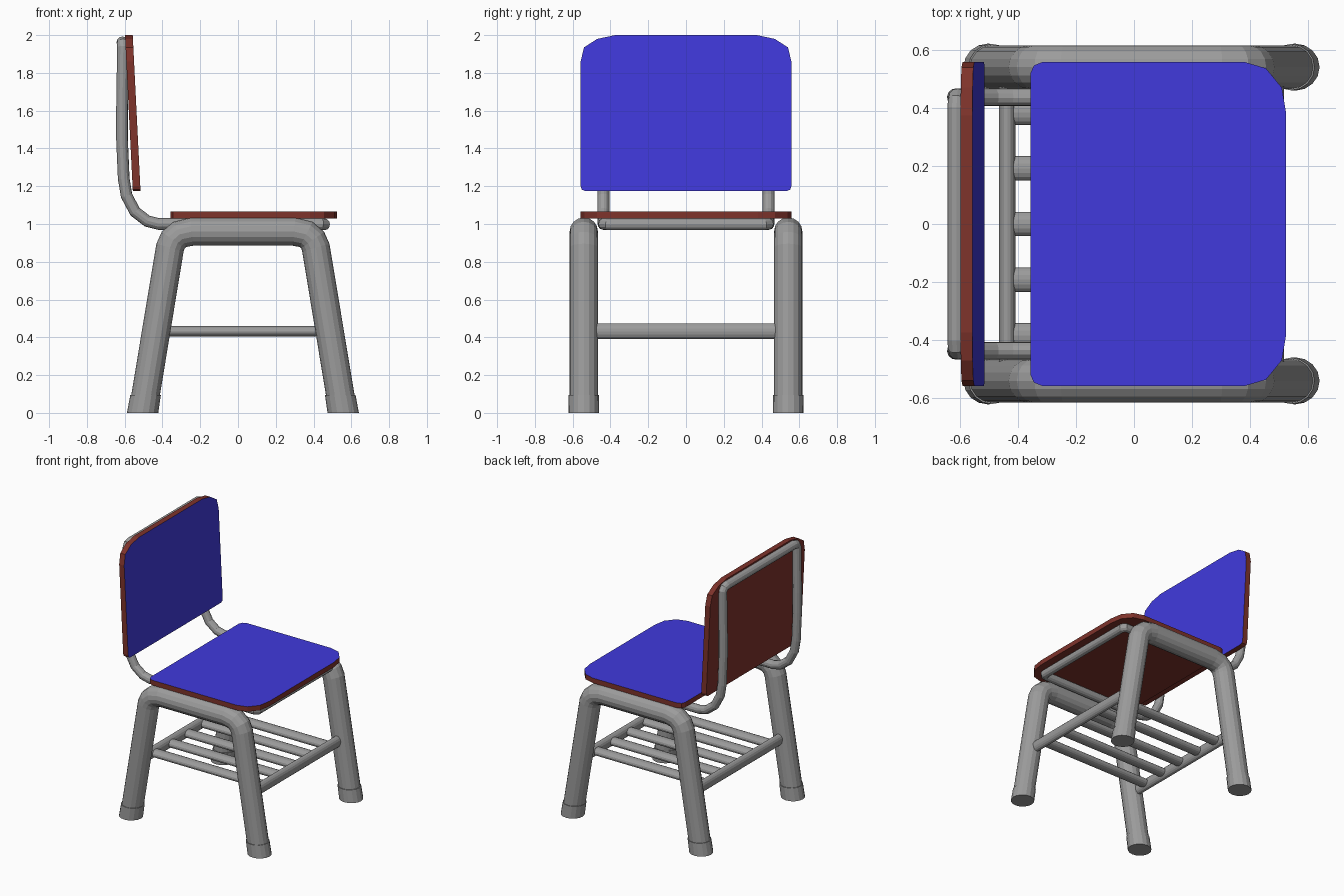
import bpy, bmesh
from math import sin, cos, pi
from mathutils import Vector

if "Cube" in bpy.data.objects:
    bpy.data.objects.remove(bpy.data.objects["Cube"])


def material(name, rgb):
    m = bpy.data.materials.new(name)
    m.diffuse_color = (*rgb, 1)
    m.use_nodes = True
    m.node_tree.nodes["Principled BSDF"].inputs["Base Color"].default_value = m.diffuse_color
    return m


BLUE = material("blue_laminate", (0.052, 0.042, 0.72))
BROWN = material("brown_edge", (0.21, 0.033, 0.024))
STEEL = material("grey_steel", (0.33, 0.33, 0.33))


def add_mesh(name, bm, mats=()):
    bmesh.ops.recalc_face_normals(bm, faces=bm.faces)
    me = bpy.data.meshes.new(name)
    bm.to_mesh(me)
    bm.free()
    for m in mats:
        me.materials.append(m)
    ob = bpy.data.objects.new(name, me)
    bpy.context.collection.objects.link(ob)
    return ob


def tube(name, pts, r, res, cyclic=False):
    """Round faceted pipe along a polyline."""
    cu = bpy.data.curves.new(name, 'CURVE')
    cu.dimensions = '3D'
    cu.bevel_depth = r
    cu.bevel_resolution = res
    cu.use_fill_caps = True
    cu.materials.append(STEEL)
    sp = cu.splines.new('POLY')
    sp.points.add(len(pts) - 1)
    for p, co in zip(sp.points, pts):
        p.co = (*co, 1)
    sp.use_cyclic_u = cyclic
    ob = bpy.data.objects.new(name, cu)
    bpy.context.collection.objects.link(ob)
    bpy.ops.object.select_all(action='DESELECT')
    ob.select_set(True)
    bpy.context.view_layer.objects.active = ob
    bpy.ops.object.convert(target='MESH')
    for f in bpy.context.object.data.polygons:
        f.use_smooth = False


def loft(name, a, b, ra, rb, u, v, n=16):
    """Straight bar between two centres; section axes u, v with radii ra, rb at the ends."""
    bm = bmesh.new()
    a, b, u, v = map(Vector, (a, b, u, v))
    rings = []
    for c, r in ((a, ra), (b, rb)):
        rings.append([bm.verts.new(c + u * r[0] * cos(2 * pi * i / n) + v * r[1] * sin(2 * pi * i / n))
                      for i in range(n)])
    for i in range(n):
        j = (i + 1) % n
        bm.faces.new((rings[0][i], rings[0][j], rings[1][j], rings[1][i]))
    for ring in rings:
        bm.faces.new(ring)
    add_mesh(name, bm, (STEEL,))


def board(name, half, place, back_to_front):
    """Slab from half an outline (w, y); blue show face, brown edge and underside."""
    outline = half + [(w, -y) for w, y in reversed(half)]
    bm = bmesh.new()
    face = bm.faces.new([bm.verts.new(place(w, y)) for w, y in outline])
    new = bmesh.ops.extrude_face_region(bm, geom=[face], use_keep_orig=True)["geom"]
    bmesh.ops.translate(bm, vec=back_to_front,
                        verts=[g for g in new if isinstance(g, bmesh.types.BMVert)])
    for f in bm.faces:
        f.material_index = 1
    for f in new:
        if isinstance(f, bmesh.types.BMFace):
            f.material_index = 0
    add_mesh(name, bm, (BLUE, BROWN))


# seat: rounded front corners, small rear corners
board("seat",
      [(-0.357, 0.52), (-0.345, 0.547), (-0.315, 0.559), (0.38, 0.559),
       (0.455, 0.537), (0.51, 0.47), (0.525, 0.38)],
      lambda w, y: (w, y, 1.03), (0, 0, 0.037))

# backrest: leans back, rounded top corners
board("backrest",
      [(1.175, 0.535), (1.182, 0.552), (1.2, 0.558), (1.86, 0.558),
       (1.935, 0.54), (1.98, 0.47), (2.0, 0.375)],
      lambda w, y: (-0.557 - (w - 1.175) * 0.05, y, w), (0.041, 0, 0))

# side frames: an inverted U of thick pipe on each side, with rubber feet
MID, SLOPE = 0.026, 0.165
half = [(0.526, 0.03), (0.386, 0.875), (0.369, 0.915), (0.335, 0.945), (0.27, 0.96)]
profile = [(MID - x, z) for x, z in half] + [(MID + x, z) for x, z in reversed(half)]
for side, y in (("right", -0.541), ("left", 0.541)):
    tube(f"{side}_leg_frame", [(x, y, z) for x, z in profile], 0.075, 6)
    for end, s in (("rear", -1), ("front", 1)):
        loft(f"{side}_{end}_foot", (MID + s * 0.531, y, 0), (MID + s * (0.531 - 0.094 * SLOPE), y, 0.094),
             (0.083, 0.081), (0.081, 0.08), (1, 0, 0), (0, 1, 0))

# back frame: one closed loop of thin pipe under the seat and up behind the backrest
side_path = [(0.44, 0.435, 1.0), (-0.42, 0.437, 1.0), (-0.48, 0.437, 1.015), (-0.545, 0.437, 1.065),
             (-0.59, 0.437, 1.15), (-0.605, 0.437, 1.24), (-0.614, 0.437, 1.45),
             (-0.614, 0.437, 1.60), (-0.609, 0.437, 1.935), (-0.611, 0.425, 1.955)]
loop = [(0.458, 0.415, 0.998)] + side_path + [(-0.612, 0.40, 1.962)]
tube("back_support_frame", loop + [(x, -y, z) for x, y, z in reversed(loop)], 0.031, 4, True)

# under-seat rack: two cross bars between the legs and five slats
for end, x in (("rear", -0.437), ("front", 0.489)):
    loft(f"{end}_rack_bar", (x, -0.50, 0.432), (x, 0.50, 0.432), (0.029, 0.042), (0.029, 0.042),
         (1, 0, 0), (0, 0, 1), 16)
for i in range(5):
    y = (i - 2) * 0.192
    loft(f"rack_slat_{i + 1}", (-0.435, y, 0.432), (0.487, y, 0.432), (0.042, 0.028), (0.042, 0.028),
         (0, 1, 0), (0, 0, 1), 16)
